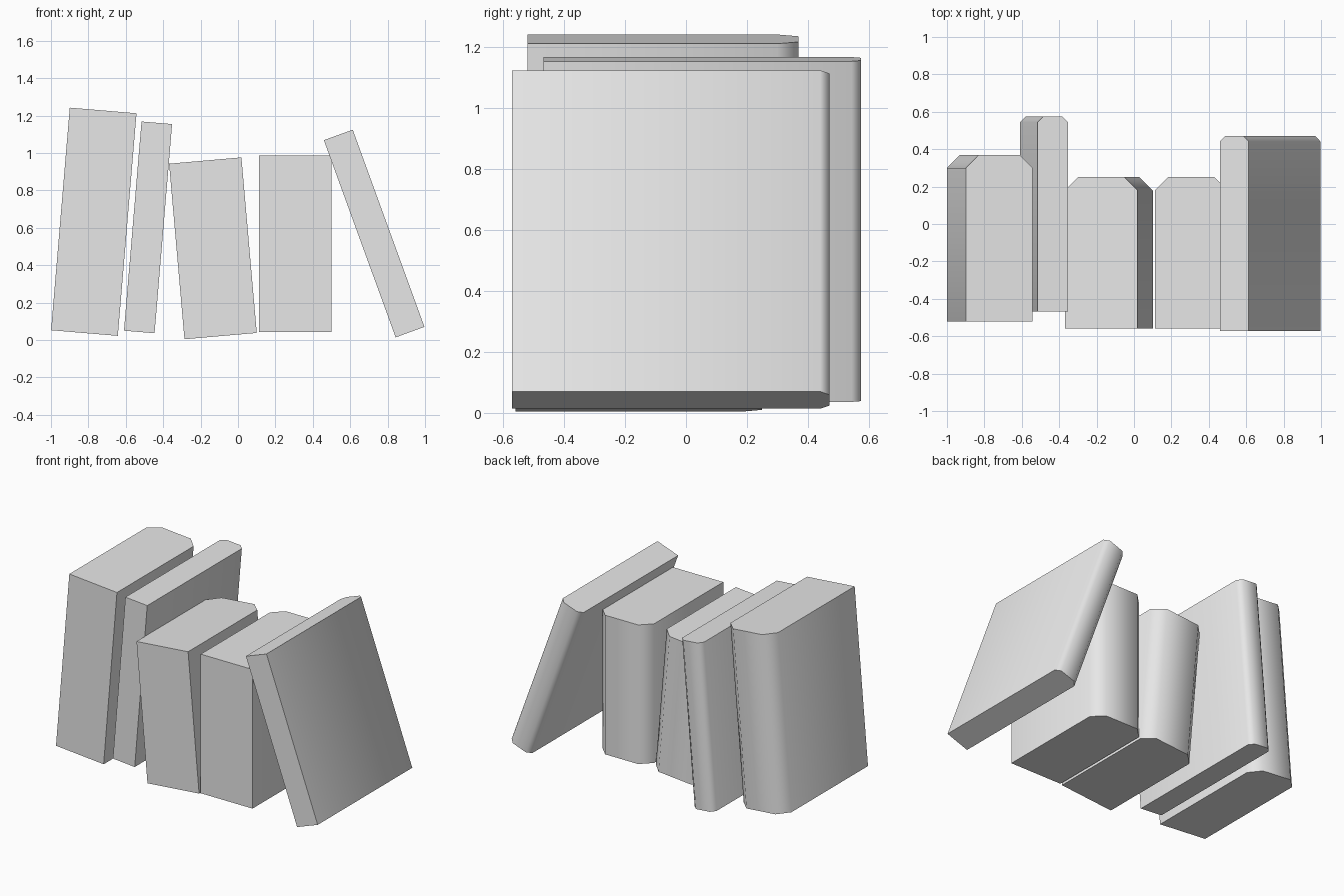
import bpy
import bmesh
from math import radians

cube = bpy.data.objects.get("Cube")
if cube:
    bpy.data.objects.remove(cube, do_unlink=True)

# One plain grey for every book
grey = bpy.data.materials.new("plain_grey")
grey.use_nodes = True
grey.diffuse_color = (0.8, 0.8, 0.8, 1)
grey.node_tree.nodes["Principled BSDF"].inputs["Base Color"].default_value = (0.8, 0.8, 0.8, 1)


def book(name, size, centre, lean, chamfer):
    """Upright block with a chamfered spine at the back, leaning sideways."""
    w, d, h = (s / 2 for s in size)
    outline = [(-w, -d), (w, -d), (w, d - chamfer), (w - chamfer, d),
               (chamfer - w, d), (-w, d - chamfer)]
    bm = bmesh.new()
    base = bm.faces.new([bm.verts.new((x, y, -h)) for x, y in outline])
    top = bmesh.ops.extrude_face_region(bm, geom=[base])["geom"]
    bmesh.ops.translate(bm, vec=(0, 0, 2 * h),
                        verts=[v for v in top if isinstance(v, bmesh.types.BMVert)])
    bmesh.ops.recalc_face_normals(bm, faces=bm.faces)
    mesh = bpy.data.meshes.new(name)
    bm.to_mesh(mesh)
    bm.free()
    mesh.materials.append(grey)
    obj = bpy.data.objects.new(name, mesh)
    bpy.context.collection.objects.link(obj)
    obj.location = centre
    obj.rotation_euler.y = radians(lean)
    # Rounded-looking spine, crisp covers and ends
    bpy.ops.object.select_all(action='DESELECT')
    obj.select_set(True)
    bpy.context.view_layer.objects.active = obj
    bpy.ops.object.shade_smooth_by_angle(angle=radians(60))


# Three book formats: width, depth, height
large = (0.358, 0.89, 1.194)
thin = (0.164, 1.042, 1.122)
small = (0.388, 0.81, 0.942)

# Row of leaning books, right to left
book("tall_thick_book", large, (-0.771, -0.075, 0.632), 4.8, 0.07)
book("tall_thin_book", thin, (-0.481, 0.053, 0.602), 4.8, 0.03)
book("short_tilted_book", small, (-0.134, -0.155, 0.490), -5, 0.07)
book("short_upright_book", small, (0.307, -0.155, 0.514), 0, 0.07)
book("leaning_thin_book", thin, (0.728, -0.05, 0.569), -20, 0.03)
